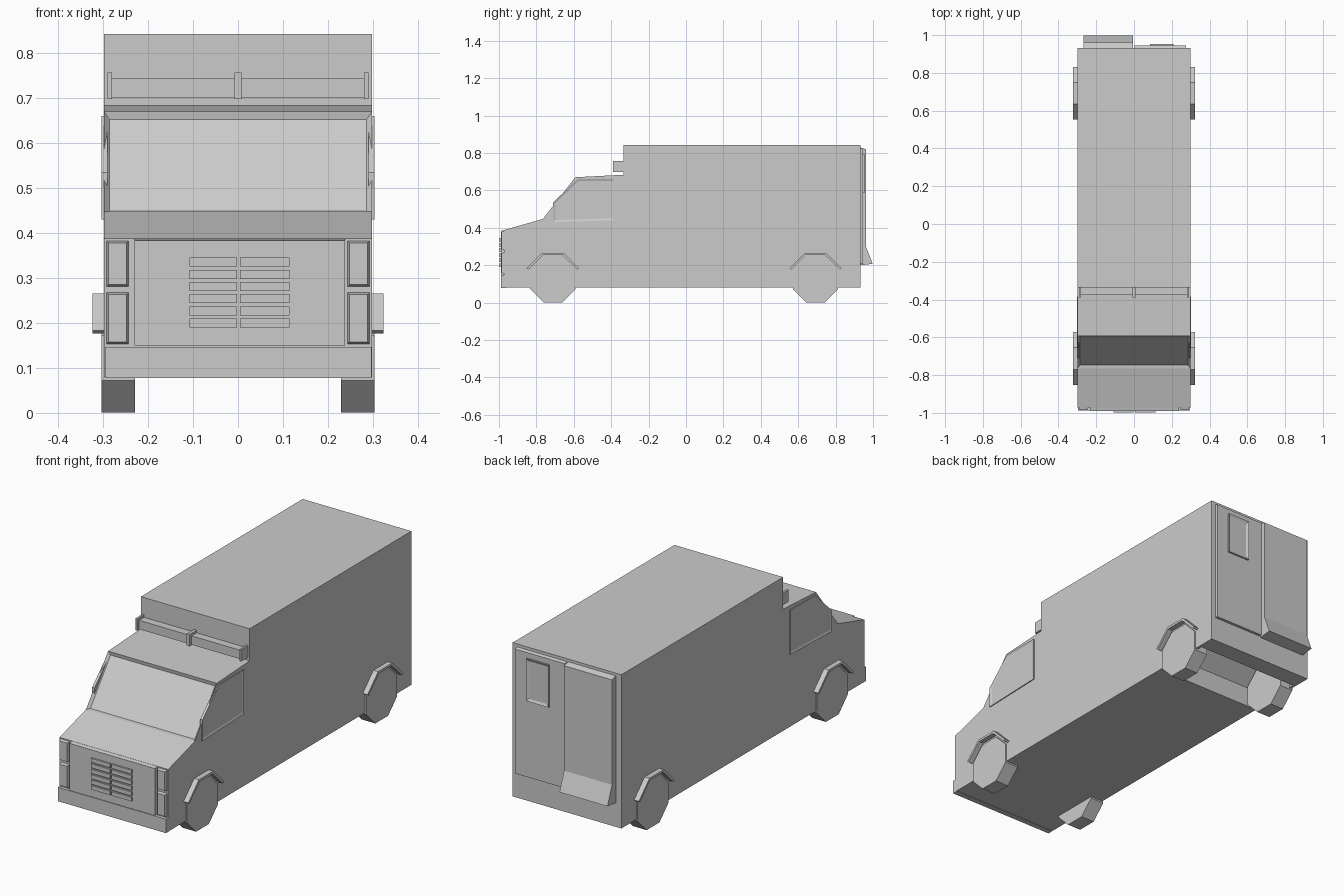
import bpy, bmesh, math
from mathutils import Vector

cube = bpy.data.objects.get("Cube")
if cube:
    bpy.data.objects.remove(cube, do_unlink=True)

# One plain grey for everything
grey = bpy.data.materials.new("plain grey")
grey.use_nodes = True
grey.diffuse_color = (0.6, 0.6, 0.6, 1)
grey.node_tree.nodes["Principled BSDF"].inputs["Base Color"].default_value = (0.6, 0.6, 0.6, 1)


def prism(name, pts, axis, a, b, recess=None):
    """Extrude a profile along x (y,z points) or y (x,z points).
    recess = (direction, border, depth) sinks the face that looks that way."""
    place = (lambda p, t: (t, *p)) if axis == "x" else (lambda p, t: (p[0], t, p[1]))
    bm = bmesh.new()
    ends = [[bm.verts.new(place(p, t)) for p in pts] for t in (a, b)]
    for loop in ends:
        bm.faces.new(loop)
    n = len(pts)
    for i in range(n):
        j = (i + 1) % n
        bm.faces.new((ends[0][i], ends[0][j], ends[1][j], ends[1][i]))
    bmesh.ops.recalc_face_normals(bm, faces=bm.faces)
    if recess:
        direction, border, depth = recess
        face = max(bm.faces, key=lambda f: f.normal.dot(Vector(direction).normalized()))
        bmesh.ops.inset_individual(bm, faces=[face], thickness=border,
                                   use_even_offset=True)
        bmesh.ops.translate(bm, verts=face.verts, vec=face.normal * -depth)
    mesh = bpy.data.meshes.new(name)
    bm.to_mesh(mesh)
    bm.free()
    mesh.materials.append(grey)
    obj = bpy.data.objects.new(name, mesh)
    bpy.context.collection.objects.link(obj)
    return obj


def rect(u0, u1, z0, z1):
    return [(u0, z0), (u1, z0), (u1, z1), (u0, z1)]


def raised_block(name, x0, x1, z0, z1, back, front, slope):
    """Block on the nose whose front face is smaller than its base."""
    obj = prism(name, rect(x0, x1, z0, z1), "y", back, front)
    cx, cz = (x0 + x1) / 2, (z0 + z1) / 2
    for v in obj.data.vertices:
        if abs(v.co.y - front) < 1e-4:
            v.co.x += slope if v.co.x < cx else -slope
            v.co.z += slope if v.co.z < cz else -slope
    return obj


# Body shell with a sunk windscreen
W = 0.298
body = prism("body", [(-0.972, 0.08), (-0.972, 0.388), (-0.765, 0.447), (-0.592, 0.67),
                      (-0.335, 0.683), (-0.335, 0.842), (0.932, 0.842), (0.932, 0.08)],
             "x", -W, W, recess=((0, -0.79, 0.61), 0.012, 0.013))

# Rear axle channel under the floor
cutter = prism("axle_channel_cutter", [(0.55, 0.0), (0.55, 0.18), (0.63, 0.25),
                                       (0.76, 0.25), (0.84, 0.18), (0.84, 0.0)],
               "x", -0.285, 0.285)
cutter.hide_render = True
cutter.hide_viewport = True
cutter.display_type = "WIRE"
cut = body.modifiers.new("axle_channel", "BOOLEAN")
cut.operation = "DIFFERENCE"
cut.solver = "EXACT"
cut.object = cutter

# Nose panel and bumper
prism("nose_panel", [(-0.96, 0.15), (-0.99, 0.15), (-0.99, 0.383), (-0.96, 0.39)],
      "x", -0.23, 0.238)
prism("bumper", rect(-0.988, -0.96, 0.078, 0.147), "x", -0.296, 0.297)

# Grille slats in two columns
for row in range(6):
    z = 0.19 + row * 0.027
    for side, x0, x1 in (("right", -0.108, -0.002), ("left", 0.004, 0.114)):
        prism(f"grille_slat_{side}_{row + 1}", rect(-0.998, -0.98, z, z + 0.02), "x", x0, x1)

# Stacked lamps, windows, wheels and arches on both sides
for side, s in (("left", 1), ("right", -1)):
    x0, x1 = sorted((s * 0.24, s * 0.296))
    raised_block(f"{side}_upper_lamp", x0, x1, 0.277, 0.386, -0.96, -0.986, 0.008)
    raised_block(f"{side}_lower_lamp", x0, x1, 0.15, 0.271, -0.96, -0.986, 0.008)

    prism(f"{side}_door_window", [(-0.385, 0.44), (-0.385, 0.66), (-0.58, 0.66),
                                  (-0.71, 0.535), (-0.71, 0.43)],
          "x", s * 0.29, s * 0.303, recess=((s, 0, 0), 0.011, 0.008 - 0.004))

    for end, yc in (("front", -0.712), ("rear", 0.692)):
        r = 0.121 / math.cos(math.pi / 8)
        octagon = [(yc + r * math.cos(math.pi / 8 + k * math.pi / 4),
                    0.122 + r * math.sin(math.pi / 8 + k * math.pi / 4)) for k in range(8)]
        prism(f"{end}_{side}_wheel", octagon, "x", s * 0.229, s * 0.304)
        outer = [(-0.14, 0.183), (-0.057, 0.266), (0.057, 0.266), (0.14, 0.183)]
        inner = [(0.131, 0.176), (0.051, 0.254), (-0.051, 0.254), (-0.131, 0.176)]
        prism(f"{end}_{side}_arch", [(yc + y, z) for y, z in outer + inner],
              "x", s * 0.29, s * 0.324)

# Roof bar with three brackets
prism("roof_bar", rect(-0.374, -0.33, 0.7, 0.744), "x", -0.285, 0.285)
for name, x in (("right", -0.285), ("middle", 0), ("left", 0.285)):
    half = 0.008 if name == "middle" else 0.005
    prism(f"roof_bar_{name}_bracket", rect(-0.39, -0.33, 0.698, 0.757), "x", x - half, x + half)

# Rear doors: one flat with a window, one flared at the bottom
prism("rear_left_door", [(0.92, 0.205), (0.946, 0.205), (0.946, 0.822), (0.92, 0.832)],
      "x", 0.0, 0.275)
prism("rear_door_window", rect(0.085, 0.21, 0.585, 0.795), "y", 0.94, 0.954,
      recess=((0, 1, 0), 0.012, 0.006))
prism("rear_right_door", [(0.92, 0.198), (0.998, 0.207), (0.962, 0.3), (0.962, 0.82),
                          (0.92, 0.832)], "x", -0.268, -0.005)
